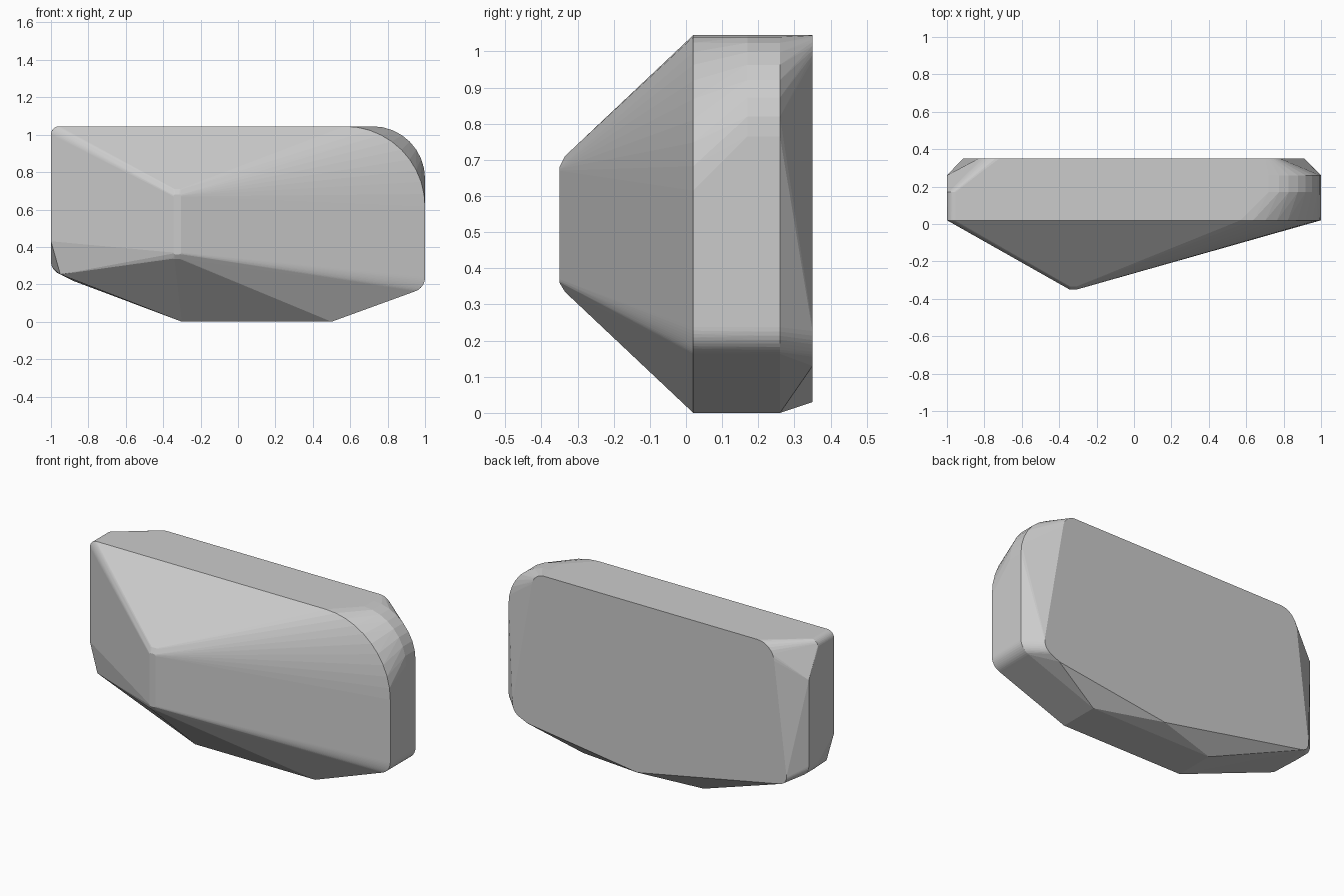
import bpy, bmesh
from mathutils import Vector

cube = bpy.data.objects.get("Cube")
if cube:
    bpy.data.objects.remove(cube, do_unlink=True)

TOP = 1.045


def rounded(corners, y, steps=8):
    """Section at depth y; each corner is (x, z, tangent length of its fillet)."""
    pts = []
    n = len(corners)
    for i, (x, z, t) in enumerate(corners):
        p = Vector((x, y, z))
        if t == 0:
            pts.append(p)
            continue
        before, after = corners[i - 1], corners[(i + 1) % n]
        d1 = (Vector((before[0], y, before[1])) - p).normalized()
        d2 = (Vector((after[0], y, after[1])) - p).normalized()
        centre = p + (d1 + d2) * t / (1 + d1.dot(d2))
        a, b = p + d1 * t - centre, p + d2 * t - centre
        radius = a.length
        a.normalize()
        b.normalize()
        pts += [centre + a.slerp(b, k / steps) * radius for k in range(steps + 1)]
    return pts


# Shared underside corners, from the left side round to the keel
keel = [(1, 0.182, 0.055), (0.5, 0, 0), (-0.3, 0, 0)]
low_right = (-1, 0.273, 0.05)

points = []
# Rounded nose
points += rounded([(-0.345, 0.68, 0.01), (-0.305, 0.68, 0.01),
                   (-0.305, 0.36, 0.01), (-0.345, 0.36, 0.01)], -0.35, 3)
points += rounded([(-0.355, 0.71, 0.015), (-0.295, 0.71, 0.015),
                   (-0.295, 0.335, 0.015), (-0.355, 0.335, 0.015)], -0.335, 3)
# Front rim with one large rounded corner
points += rounded([(-1, TOP, 0.045), (1, TOP, 0.43)] + keel
                  + [(-0.95, 0.253, 0), (-1, 0.43, 0)], 0.02, 10)
# Middle and rear rims
points += rounded([(-1, TOP, 0.045), (1, TOP, 0.28)] + keel
                  + [low_right], 0.17)
points += rounded([(-0.84, TOP, 0), (1, TOP, 0.28)] + keel
                  + [low_right, (-1, 0.84, 0)], 0.26)
# Flat back
points += rounded([(-0.82, TOP, 0.1), (0.77, TOP, 0.07), (0.92, 0.18, 0.06),
                   (0.81, 0.13, 0), (0.08, 0.03, 0), (-0.92, 0.225, 0.05)], 0.35)

bm = bmesh.new()
for p in points:
    bm.verts.new(p)
bmesh.ops.convex_hull(bm, input=bm.verts[:])
bmesh.ops.delete(bm, geom=[v for v in bm.verts if not v.link_faces], context='VERTS')
bmesh.ops.dissolve_limit(bm, angle_limit=0.004, verts=bm.verts[:], edges=bm.edges[:])
bmesh.ops.recalc_face_normals(bm, faces=bm.faces[:])
mesh = bpy.data.meshes.new("faceted_block")
bm.to_mesh(mesh)
bm.free()

# Single grey colour
grey = bpy.data.materials.new("grey")
grey.use_nodes = True
colour = (0.6, 0.6, 0.6, 1)
grey.diffuse_color = colour
grey.node_tree.nodes["Principled BSDF"].inputs["Base Color"].default_value = colour
mesh.materials.append(grey)

block = bpy.data.objects.new("faceted_block", mesh)
bpy.context.collection.objects.link(block)
